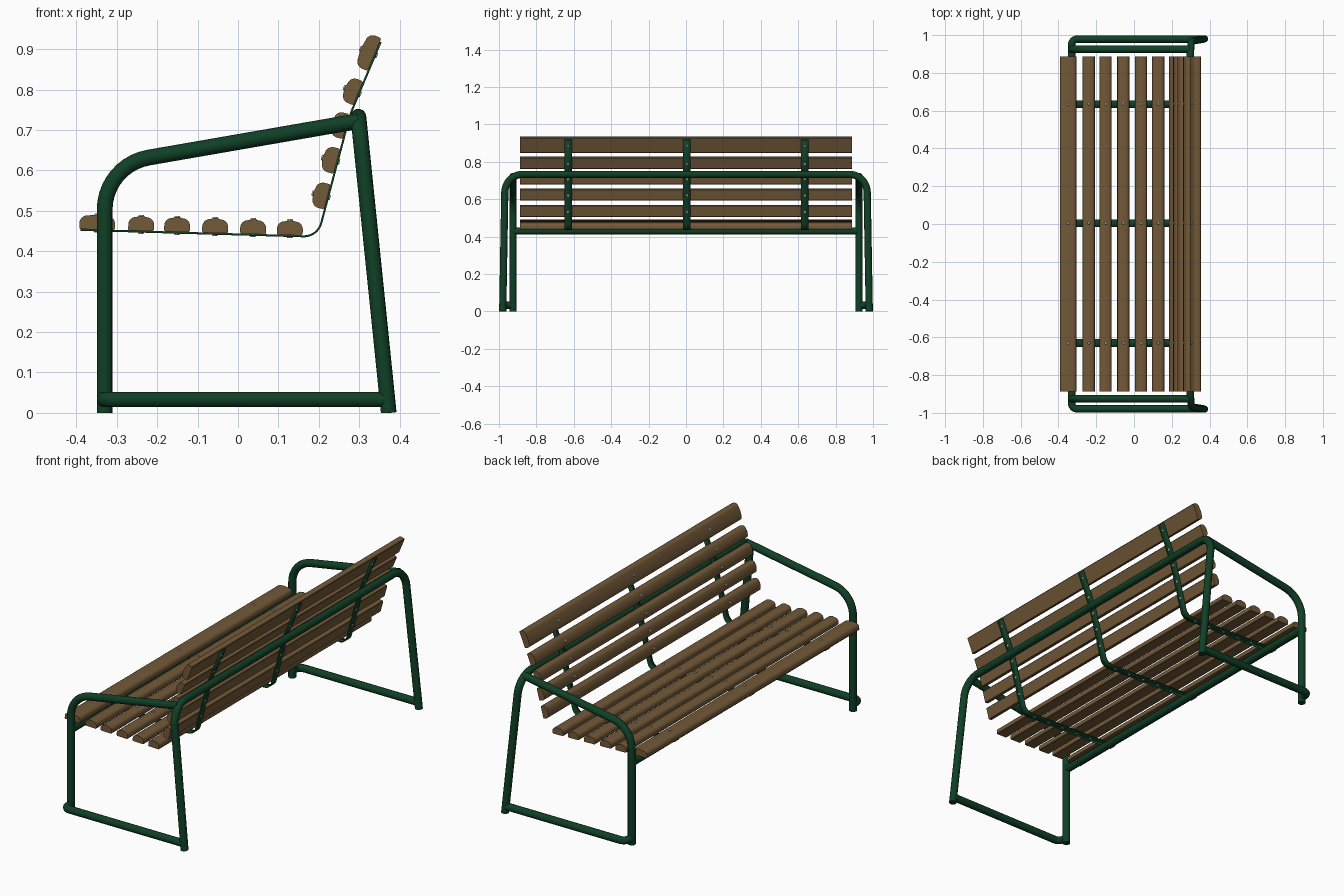
import bpy, bmesh
from math import sin, cos, pi, radians, atan2
from mathutils import Vector, Matrix

if "Cube" in bpy.data.objects:
    bpy.data.objects.remove(bpy.data.objects["Cube"])


def material(name, color):
    m = bpy.data.materials.new(name)
    m.use_nodes = True
    m.diffuse_color = (*color, 1)
    m.node_tree.nodes["Principled BSDF"].inputs["Base Color"].default_value = (*color, 1)
    return m


GREEN = material("dark green paint", (0.005, 0.05, 0.019))
WOOD = material("brown wood", (0.17, 0.1, 0.04))
STEEL = material("bolt grey", (0.45, 0.45, 0.45))

TUBE = 0.0195
SLAT_HALF = 0.888
SLAT_H = 0.037
STRAP_Y = (-0.63, 0.005, 0.635)


def finish(obj, mat, angle=35):
    obj.data.materials.clear()
    obj.data.materials.append(mat)
    bpy.ops.object.select_all(action="DESELECT")
    obj.select_set(True)
    bpy.context.view_layer.objects.active = obj
    bpy.ops.object.shade_smooth_by_angle(angle=radians(angle))
    return obj


def mesh_object(name, bm, mat, angle=35):
    bmesh.ops.recalc_face_normals(bm, faces=bm.faces)
    me = bpy.data.meshes.new(name)
    bm.to_mesh(me)
    bm.free()
    obj = bpy.data.objects.new(name, me)
    bpy.context.collection.objects.link(obj)
    return finish(obj, mat, angle)


def fillet(corners, radii, steps=10):
    """Round the inner corners of a path; radii are distances cut off each side."""
    pts = [Vector(c) for c in corners]
    out = [pts[0]]
    for a, b, c, cut in zip(pts, pts[1:], pts[2:], radii):
        u, v = (a - b).normalized(), (c - b).normalized()
        half = u.angle(v) / 2
        axis = (u + v).normalized()
        r = cut * sin(half) / cos(half)
        centre = b + axis * (cut / cos(half))
        side = (u - v).normalized()
        sweep = pi / 2 - half
        for i in range(steps + 1):
            t = sweep * (1 - 2 * i / steps)
            out.append(centre - axis * r * cos(t) + side * r * sin(t))
    return out + [pts[-1]]


def tube(name, points):
    cu = bpy.data.curves.new(name, "CURVE")
    cu.dimensions = "3D"
    cu.bevel_depth = TUBE
    cu.bevel_resolution = 5
    cu.use_fill_caps = True
    sp = cu.splines.new("POLY")
    sp.points.add(len(points) - 1)
    for p, co in zip(sp.points, points):
        p.co = (*co, 1)
    obj = bpy.data.objects.new(name, cu)
    bpy.context.collection.objects.link(obj)
    bpy.ops.object.select_all(action="DESELECT")
    obj.select_set(True)
    bpy.context.view_layer.objects.active = obj
    bpy.ops.object.convert(target="MESH")
    obj = bpy.context.object
    for v in obj.data.vertices:      # feet cut level with the ground
        v.co.z = max(v.co.z, 0)
    return finish(obj, GREEN)


# Tube frame
tube("back_frame", fillet(
    [(0.373, -0.98, 0), (0.298, -0.967, 0.733), (0.298, 0.967, 0.733), (0.373, 0.98, 0)],
    (0.095, 0.095)))
tube("seat_rail", [Vector((-0.33, s * 0.925, 0.43)) for s in (-1, 1)])
for side, s in (("right", -1), ("left", 1)):
    y = s * 0.925
    tube(side + "_leg_and_armrest", fillet(
        [(-0.33, y, 0), (-0.33, y, 0.613), (0.298, y, 0.722)], (0.11,)))
    tube(side + "_floor_bar", fillet(
        [(-0.33, y, 0.033), (-0.33, s * 0.979, 0.033), (0.37, s * 0.979, 0.033)], (0.03,)))

# Bent flat straps that carry the slats
strap_path = fillet([(-0.39, 0, 0.453), (0.197, 0, 0.436), (0.277, 0, 0.737),
                     (0.353, 0, 0.918)], (0.035, 0.02))
for name, y in zip(("right", "middle", "left"), STRAP_Y):
    bm = bmesh.new()
    rows = [[bm.verts.new((p.x, y + d, p.z)) for d in (-0.02, 0.02)] for p in strap_path]
    for a, b in zip(rows, rows[1:]):
        bm.faces.new((a[0], a[1], b[1], b[0]))
    strap = mesh_object(name + "_strap", bm, GREEN)
    mod = strap.modifiers.new("thickness", "SOLIDIFY")
    mod.thickness = 0.005
    mod.offset = 0


def slat_profile(w):
    """Flat underside, rounded shoulders, slightly domed top."""
    r, h = 0.019, SLAT_H - 0.003
    right = [(w / 2 - 0.003, 0), (w / 2, 0.003)]
    for i in range(7):
        a = i * pi / 12
        right.append((w / 2 - r + r * cos(a), h - r + r * sin(a)))
    return right + [(0, SLAT_H)] + [(-x, z) for x, z in reversed(right)]


def slat(name, x, z, angle, w):
    # Local x runs along the strap, local z away from it
    place = Matrix.Translation((x, 0, z)) @ Matrix.Rotation(-angle, 4, "Y")
    place = place @ Matrix.Translation((0, 0, 0.002))
    bm = bmesh.new()
    ends = [[bm.verts.new(place @ Vector((px, y, pz))) for px, pz in slat_profile(w)]
            for y in (-SLAT_HALF, SLAT_HALF)]
    n = len(ends[0])
    for i in range(n):
        j = (i + 1) % n
        bm.faces.new((ends[0][i], ends[0][j], ends[1][j], ends[1][i]))
    for e in ends:
        bm.faces.new(e)
    mesh_object(name, bm, WOOD)
    # Bolt heads on the slat and under the strap
    bm = bmesh.new()
    for y in STRAP_Y:
        for h in (SLAT_H, -0.005):
            bmesh.ops.create_cone(bm, cap_ends=True, segments=12, radius1=0.008, radius2=0.006,
                                  depth=0.005,
                                  matrix=place @ Matrix.Translation((0, y, h))
                                  @ Matrix.Rotation(pi if h < 0 else 0, 4, "X"))
    mesh_object(name + "_bolts", bm, STEEL)


# Seat slats
seat_tilt = atan2(-0.017, 0.587)
for i, x in enumerate((-0.349, -0.24, -0.151, -0.057, 0.037, 0.128)):
    slat(f"seat_slat_{i + 1}", x, 0.453 - 0.029 * (x + 0.39), seat_tilt, 0.064 if i else 0.088)

# Backrest slats, following the two slopes of the strap
for i, z in enumerate((0.534, 0.622, 0.708, 0.79, 0.886)):
    if z < 0.737:
        x, angle = 0.277 - (0.737 - z) * 0.08 / 0.301, atan2(0.301, 0.08)
    else:
        x, angle = 0.277 + (z - 0.737) * 0.076 / 0.181, atan2(0.181, 0.076)
    slat(f"back_slat_{i + 1}", x, z, angle, 0.088 if i == 4 else 0.064)
